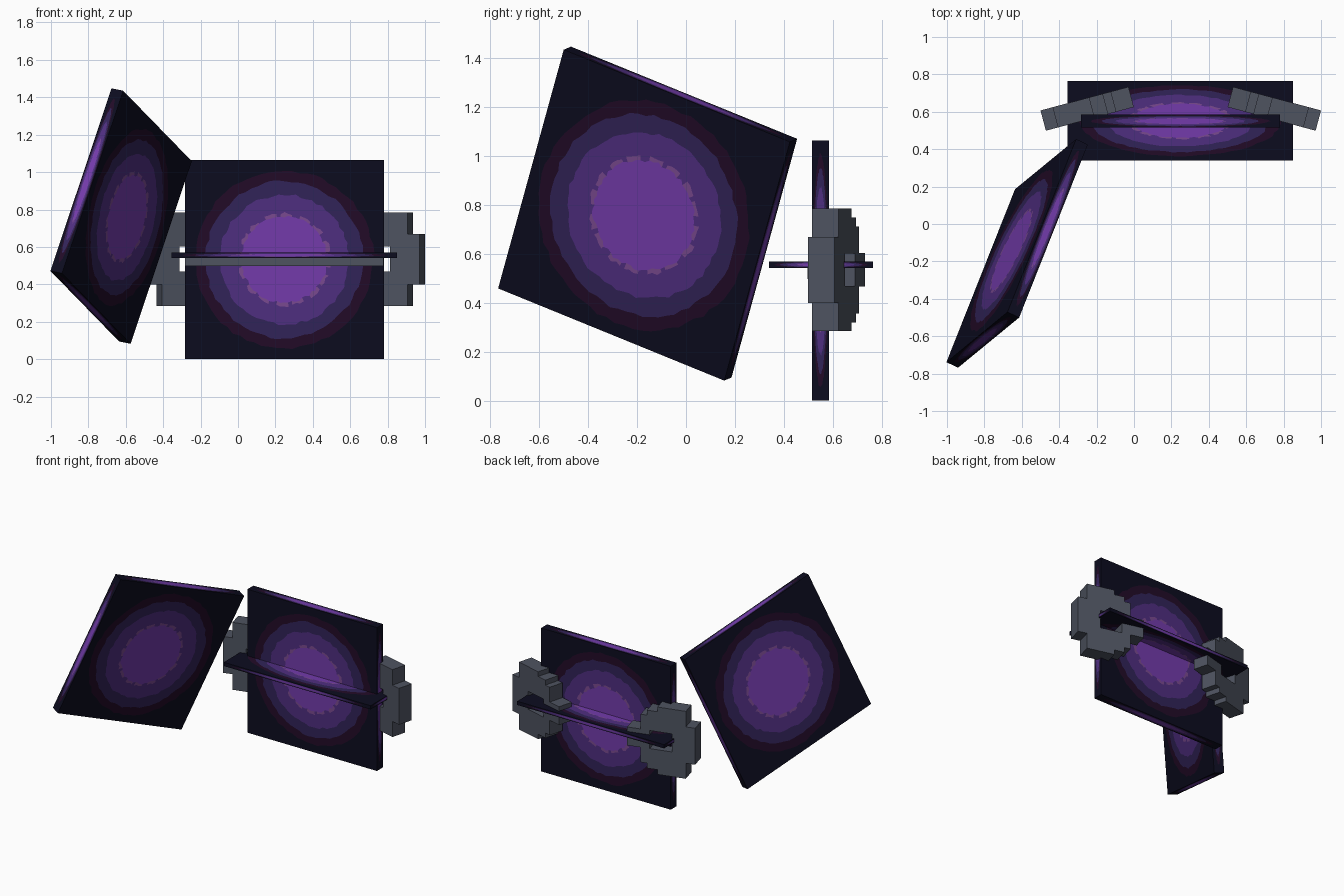
import bpy, bmesh, math, random
from mathutils import Vector, Matrix

random.seed(4)
cube = bpy.data.objects.get("Cube")
if cube:
    bpy.data.objects.remove(cube, do_unlink=True)


def material(name, hex_code):
    rgb = [int(hex_code[i:i + 2], 16) / 255 for i in (0, 2, 4)]
    lin = [c / 12.92 if c <= 0.04045 else ((c + 0.055) / 1.055) ** 2.4 for c in rgb]
    m = bpy.data.materials.new(name)
    m.use_nodes = True
    m.diffuse_color = (*lin, 1)
    m.node_tree.nodes["Principled BSDF"].inputs["Base Color"].default_value = (*lin, 1)
    return m


GLOW = [material("bright violet", "733BAB"), material("dusty mauve", "7A4A90"),
        material("violet", "4F2E80"), material("indigo", "312358"),
        material("dark maroon", "220B27"), material("midnight", "0C0C1F")]
GREY = material("slate grey", "4E5360")


def finish(name, bm, mats):
    bmesh.ops.remove_doubles(bm, verts=bm.verts, dist=1e-5)
    bmesh.ops.recalc_face_normals(bm, faces=bm.faces)
    me = bpy.data.meshes.new(name)
    bm.to_mesh(me)
    bm.free()
    for m in mats:
        me.materials.append(m)
    ob = bpy.data.objects.new(name, me)
    bpy.context.collection.objects.link(ob)
    return ob


# Box whose six faces each carry concentric ragged colour rings
RINGS = [0.43, 0.465, 0.65, 0.79, 0.895]
SEG = 72


def ring_face(bm, c, u, v):
    loops = []
    for k, r in enumerate(RINGS + [None]):
        loop = []
        for i in range(SEG):
            a = 2 * math.pi * i / SEG
            ca, sa = math.cos(a), math.sin(a)
            if r is None:
                rad = 1 / max(abs(ca), abs(sa))
            else:
                rad = r + random.uniform(-0.014, 0.014)
            loop.append(bm.verts.new(c + u * ca * rad + v * sa * rad))
        loops.append(loop)
    bm.faces.new(loops[0]).material_index = 0
    for k in range(len(RINGS)):
        for i in range(SEG):
            j = (i + 1) % SEG
            f = bm.faces.new((loops[k][i], loops[k][j], loops[k + 1][j], loops[k + 1][i]))
            # the mauve rim is patchy
            f.material_index = 2 if k == 0 and i % 9 in (2, 3, 7) else k + 1


def glow_panel(name, centre, u, v, n):
    bm = bmesh.new()
    c = Vector(centre)
    for a, b, d in ((u, v, n), (v, n, u), (n, u, v)):
        ring_face(bm, c + d, a, b)
        ring_face(bm, c - d, b, a)
    return finish(name, bm, GLOW)


X, Y, Z = Vector((1, 0, 0)), Vector((0, 1, 0)), Vector((0, 0, 1))
glow_panel("upright_panel", (0.248, 0.55, 0.532), X * 0.532, Z * 0.532, Y * 0.035)
glow_panel("shelf_plate", (0.248, 0.552, 0.556), X * 0.603, Y * 0.212, Z * 0.014)

# Loose panel tilted in space
u = Vector((0.365, 0.92, -0.375)).normalized()
n = u.cross(Vector((0.325, 0.265, 0.975))).normalized()
v = n.cross(u)
glow_panel("tilted_panel", (-0.625, -0.157, 0.765), u * 0.532, v * 0.532, n * 0.035)


def add_box(bm, lo, hi, matrix=Matrix()):
    lo, hi = Vector(lo), Vector(hi)
    size = hi - lo
    bmesh.ops.create_cube(bm, size=1, matrix=matrix @ Matrix.Translation((lo + hi) / 2)
                          @ Matrix.Diagonal((*size, 1)))


# Angled brackets: columns (start, end, inner half height, outer half height)
COLUMNS = [(0, 0.067, 0, 0.135), (0.067, 0.165, 0, 0.25), (0.165, 0.27, 0.067, 0.25),
           (0.27, 0.325, 0.067, 0.215), (0.325, 0.345, 0, 0.215),
           (0.345, 0.39, 0, 0.178), (0.39, 0.487, 0, 0.068)]


def bracket(name, outer_x, direction):
    frame = (Matrix.Translation((outer_x, 0.607, 0.535)) @ Matrix.Diagonal((direction, 1, 1, 1))
             @ Matrix.Rotation(math.radians(15), 4, "Z"))
    bm = bmesh.new()
    for s0, s1, h0, h1 in COLUMNS:
        if h0 == 0:
            add_box(bm, (s0, -0.112, -h1), (s1, 0, h1), frame)
        else:
            add_box(bm, (s0, -0.112, h0), (s1, 0, h1), frame)
            add_box(bm, (s0, -0.112, -h1), (s1, 0, -h0), frame)
    return finish(name, bm, [GREY])


bracket("right_bracket", -0.5, 1)
bracket("left_bracket", 1.0, -1)

# Grey rail under the shelf on the front of the upright panel
bm = bmesh.new()
add_box(bm, (-0.283, 0.497, 0.497), (0.779, 0.525, 0.542))
finish("front_rail", bm, [GREY])
